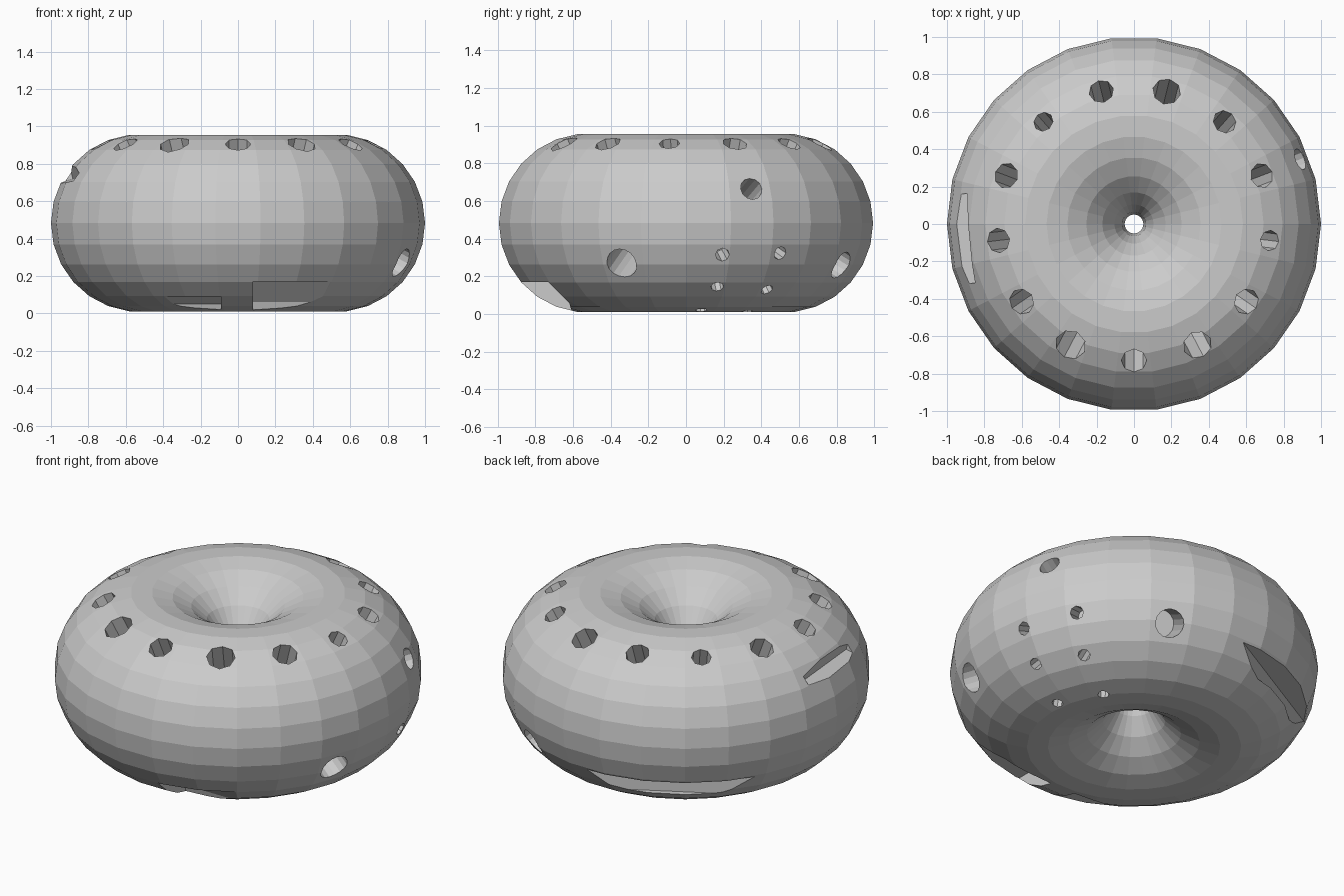
import bpy, bmesh, math
from mathutils import Vector, Matrix

if "Cube" in bpy.data.objects:
    bpy.data.objects.remove(bpy.data.objects["Cube"])

R, T, ZC = 0.525, 0.475, 0.483   # ring radius, tube radius, centre height

grey = bpy.data.materials.new("plain_grey")
grey.diffuse_color = (0.6, 0.6, 0.6, 1)
grey.use_nodes = True
grey.node_tree.nodes["Principled BSDF"].inputs["Base Color"].default_value = grey.diffuse_color

# Faceted ring body
bpy.ops.mesh.primitive_torus_add(major_segments=26, minor_segments=26,
                                 major_radius=R, minor_radius=T, location=(0, 0, ZC))
ring = bpy.context.object
ring.name = "ring_body"
ring.data.materials.append(grey)

bm = bmesh.new()


def bore(angle, tilt, radius, depth, sides):
    """Round hole cutter pointing at the tube centre."""
    a, t = math.radians(angle), math.radians(tilt)
    out = Vector((math.cos(a) * math.cos(t), math.sin(a) * math.cos(t), math.sin(t)))
    core = Vector((R * math.cos(a), R * math.sin(a), ZC))
    centre = core + out * (T + 0.05 - depth / 2)
    mat = Matrix.Translation(centre) @ out.to_track_quat('Z', 'Y').to_matrix().to_4x4()
    bmesh.ops.create_cone(bm, cap_ends=True, segments=sides, radius1=radius,
                          radius2=radius, depth=depth, matrix=mat)


def prism(profile, x0, x1):
    """Notch cutter: (y, z) profile stretched along x."""
    a = [bm.verts.new((x0, y, z)) for y, z in profile]
    b = [bm.verts.new((x1, y, z)) for y, z in profile]
    bm.faces.new(a)
    bm.faces.new(b[::-1])
    n = len(a)
    for i in range(n):
        bm.faces.new((a[i], b[i], b[(i + 1) % n], a[(i + 1) % n]))


def slot(angle, radial, z, size, tilt=0):
    """Box cutter; size is radial, tangential, vertical."""
    mat = (Matrix.Rotation(math.radians(angle), 4, 'Z') @ Matrix.Translation((radial, 0, z))
           @ Matrix.Rotation(math.radians(tilt), 4, 'Y') @ Matrix.Diagonal((*size, 1)))
    bmesh.ops.create_cube(bm, size=1, matrix=mat)


# Thirteen holes around the top, starting at the front
radii = [.068, .078, .07, .055, .066, .064, .075, .066, .054, .068, .066, .07, .083]
for i, r in enumerate(radii):
    bore(-90 + i * 360 / 13, 64, r, 0.4, 8)

# Three larger holes on the right side
bore(-21.3, -27.5, 0.083, 0.36, 16)
bore(21.3, 23, 0.06, 0.3, 12)
bore(62, -29, 0.078, 0.36, 16)

# Six small holes running under the right side
for angle, tilt, r in [(11.6, -21, .037), (31.2, -20, .037), (11.2, -46, .034),
                       (31, -49, .034), (7.5, -79, .031), (33.5, -83, .031)]:
    bore(angle, tilt, r, 0.2, 8)

# Two notches under the front edge
prism([(-1.1, -.1), (-1.1, .17), (-.73, .17), (-.62, .06), (-.57, -.1)], .08, .5)
prism([(-1.1, -.1), (-1.1, .09), (-.68, .09), (-.62, .05), (-.57, -.1)], -.5, -.09)

# Slots at the lower back and upper left
slot(119, 0.95, 0.195, (0.28, 0.95, 0.11))
slot(185, 0.96, 0.745, (0.17, 0.48, 0.1), 15)

bmesh.ops.recalc_face_normals(bm, faces=bm.faces)
mesh = bpy.data.meshes.new("hole_cutters")
bm.to_mesh(mesh)
bm.free()
mesh.materials.append(grey)
cutter = bpy.data.objects.new("hole_cutters", mesh)
bpy.context.collection.objects.link(cutter)
cutter.hide_render = True

# Cut everything out and bake the result
mod = ring.modifiers.new("cut", 'BOOLEAN')
mod.operation = 'DIFFERENCE'
mod.solver = 'EXACT'
mod.use_self = True
mod.object = cutter
bpy.context.view_layer.objects.active = ring
bpy.ops.object.modifier_apply(modifier="cut")
bpy.data.objects.remove(cutter)
for p in ring.data.polygons:
    p.use_smooth = False
